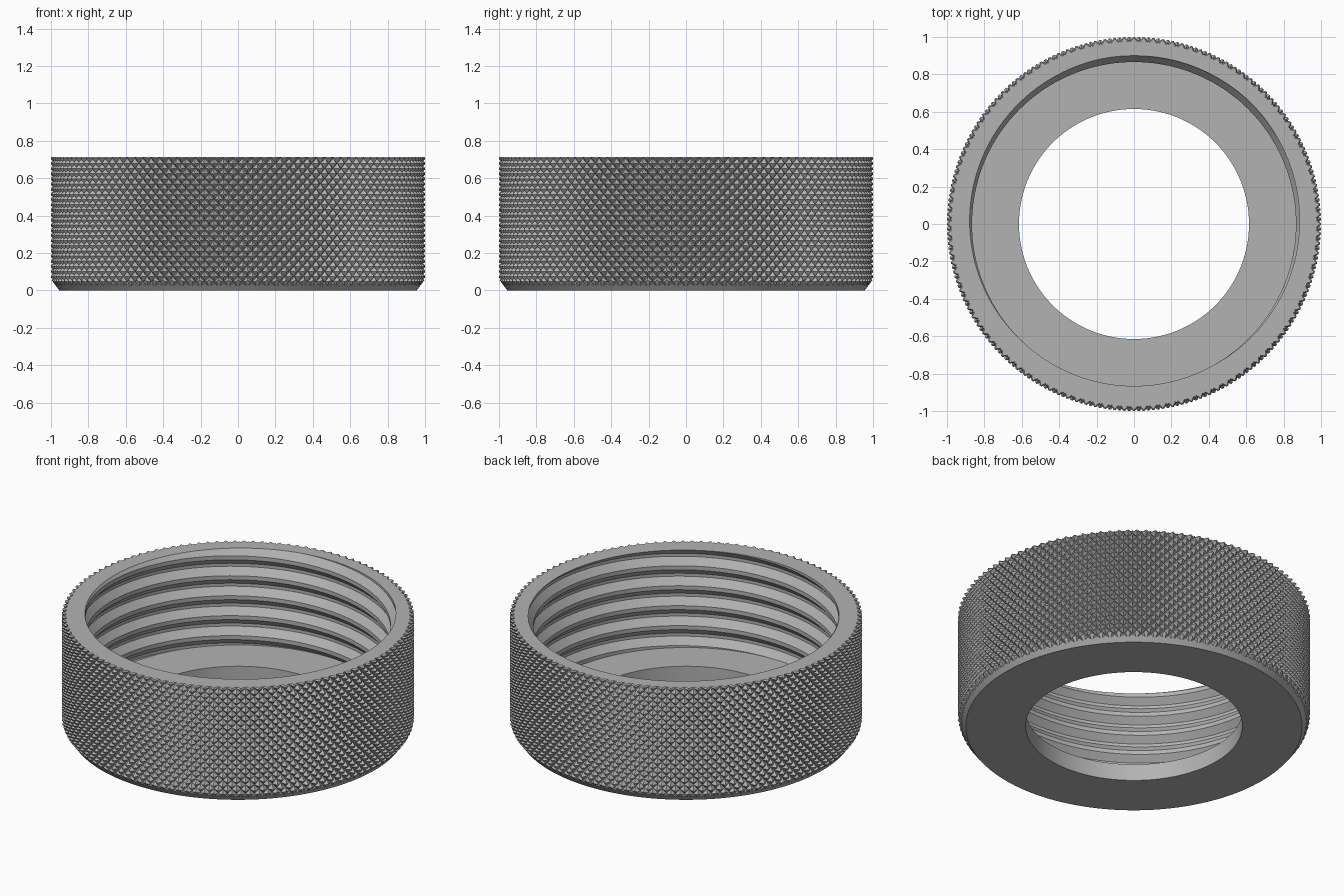
import bpy, bmesh, math
from mathutils import Vector

TAU = math.tau
HEIGHT, FLOOR, BORE = 0.715, 0.105, 0.615

cube = bpy.data.objects.get("Cube")
if cube:
    bpy.data.objects.remove(cube, do_unlink=True)

steel = bpy.data.materials.new("steel grey")
steel.use_nodes = True
grey = (0.45, 0.45, 0.45, 1)
steel.diffuse_color = grey
steel.node_tree.nodes["Principled BSDF"].inputs["Base Color"].default_value = grey


def polar(r, a, z):
    return Vector((r * math.cos(a), r * math.sin(a), z))


def trim(bm, z, keep_above):
    """Cut the mesh flat at z and cap the opening."""
    bmesh.ops.bisect_plane(bm, geom=bm.verts[:] + bm.edges[:] + bm.faces[:], dist=1e-6,
                           plane_co=(0, 0, z), plane_no=(0, 0, 1),
                           clear_inner=keep_above, clear_outer=not keep_above)
    rim = [e for e in bm.edges if e.is_boundary
           and all(abs(v.co.z - z) < 1e-4 for v in e.verts)]
    bmesh.ops.edgeloop_fill(bm, edges=rim)


def finish(bm, name):
    bmesh.ops.recalc_face_normals(bm, faces=bm.faces[:])
    mesh = bpy.data.meshes.new(name)
    bm.to_mesh(mesh)
    bm.free()
    mesh.materials.append(steel)
    obj = bpy.data.objects.new(name, mesh)
    bpy.context.collection.objects.link(obj)
    return obj


def knurled_cylinder(columns=120, period=0.055, depth=0.026, land=0.2):
    """Solid drum covered with staggered, slightly blunted diamond pyramids."""
    bm = bmesh.new()
    half, step, valleys = period / 2, math.pi / columns, {}
    z0 = HEIGHT - 0.008 - 28 * half

    def valley(i, j):
        key = (i % (2 * columns), j)
        if key not in valleys:
            valleys[key] = bm.verts.new(polar(1 - depth, i * step, z0 + j * half))
        return valleys[key]

    around = [(1, 0), (0, 1), (-1, 0), (0, -1)]
    for j in range(32):
        for i in range(j % 2, 2 * columns, 2):
            low = [valley(i + di, j + dj) for di, dj in around]
            top = [bm.verts.new(polar(1, (i + di * land) * step, z0 + (j + dj * land) * half))
                   for di, dj in around]
            bm.faces.new(top)
            for k in range(4):
                n = (k + 1) % 4
                bm.faces.new((low[k], low[n], top[n], top[k]))
    trim(bm, HEIGHT, False)
    trim(bm, -0.02, True)
    return finish(bm, "knurled_cap")


def turned(name, profile, segments=160):
    """Closed profile of (radius, height) swept round the axis."""
    bm = bmesh.new()
    rings = [[bm.verts.new(polar(r, TAU * s / segments, z)) for r, z in profile]
             for s in range(segments)]
    for s in range(segments):
        a, b = rings[s], rings[(s + 1) % segments]
        for k in range(len(profile)):
            n = (k + 1) % len(profile)
            bm.faces.new((a[k], b[k], b[n], a[n]))
    return finish(bm, name)


def thread_cutter(pitch=0.125, crest=0.866, root=0.9, segments=160):
    """Solid screw form that leaves a right-handed internal thread."""
    bm = bmesh.new()
    # crest, rising flank, root, falling flank as fractions of the pitch
    form = [(crest, 0.0), (crest, 0.2), (root, 0.55), (root, 0.7)]
    phase = HEIGHT - pitch * (0.625 + 75 / 360)
    strips = 4 * 12
    rows = []
    for k in range(strips):
        r, f = form[k % 4]
        z = phase + (k // 4 - 7 + f) * pitch
        rows.append([bm.verts.new(polar(r, TAU * s / segments, z + pitch * s / segments))
                     for s in range(segments)])

    def point(k, s):
        return rows[k][s] if s < segments else rows[k + 4][0]

    for k in range(strips - 5):
        for s in range(segments):
            bm.faces.new((point(k, s), point(k, s + 1), point(k + 1, s + 1), point(k + 1, s)))
    trim(bm, FLOOR, True)
    trim(bm, 0.8, False)
    return finish(bm, "thread_cutter")


def carve(target, tool, operation):
    mod = target.modifiers.new(tool.name, "BOOLEAN")
    mod.operation, mod.solver, mod.object = operation, "EXACT", tool
    bpy.context.view_layer.objects.active = target
    bpy.ops.object.modifier_apply(modifier=mod.name)
    bpy.data.objects.remove(tool, do_unlink=True)


# Knurled body, chamfered at the base and bored through the floor
cap = knurled_cylinder()
blank = turned("chamfered_blank", [(BORE, 0), (0.955, 0), (1.105, 0.2), (1.105, 0.76), (BORE, 0.76)])
carve(cap, blank, "INTERSECT")

# Threaded socket above the floor
carve(cap, thread_cutter(), "DIFFERENCE")

bpy.ops.object.select_all(action="DESELECT")
cap.select_set(True)
bpy.context.view_layer.objects.active = cap
bpy.ops.object.shade_smooth_by_angle(angle=math.radians(20))
